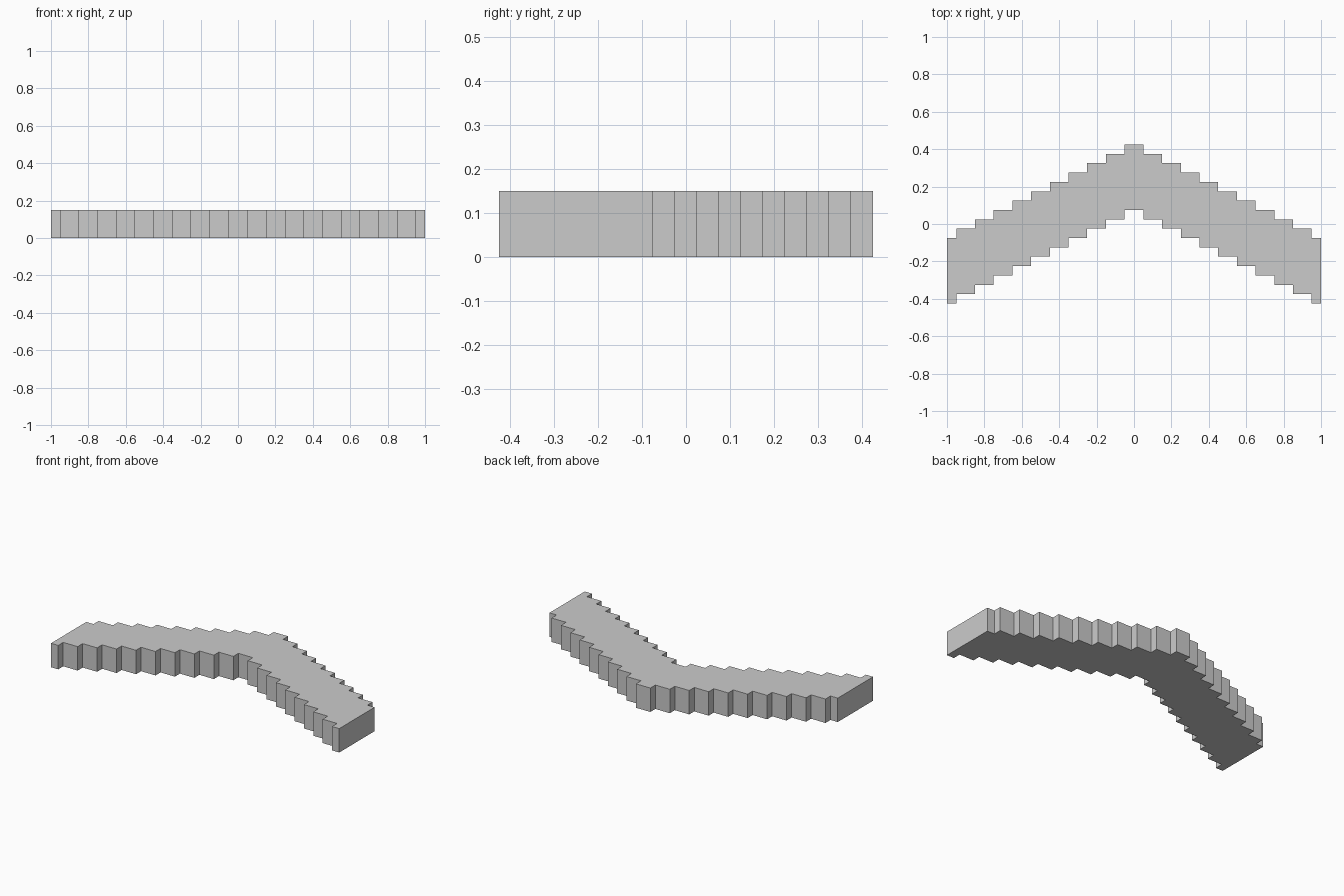
import bpy, bmesh

if "Cube" in bpy.data.objects:
    bpy.data.objects.remove(bpy.data.objects["Cube"])

STEPS, RUN, RISE = 10, 0.1, 0.05
DEPTH, HEIGHT = 0.35, 0.15


def stepped_edge(y_centre):
    """Stair-stepped chevron edge, left to right."""
    points = []
    for k in range(-STEPS, STEPS + 1):
        y = y_centre - RISE * abs(k)
        x0 = max(-1.0, k * RUN - RUN / 2)
        x1 = min(1.0, k * RUN + RUN / 2)
        points += [(x0, y), (x1, y)]
    return points


# Chevron outline: front edge, then back edge reversed
front_y = 0.075
outline = stepped_edge(front_y) + stepped_edge(front_y + DEPTH)[::-1]

# Extrude the outline into a slab
bm = bmesh.new()
base = bm.faces.new([bm.verts.new((x, y, 0)) for x, y in outline])
top = bmesh.ops.extrude_face_region(bm, geom=[base], use_keep_orig=True)["geom"]
bmesh.ops.translate(bm, vec=(0, 0, HEIGHT),
                    verts=[g for g in top if isinstance(g, bmesh.types.BMVert)])
bmesh.ops.recalc_face_normals(bm, faces=bm.faces[:])

mesh = bpy.data.meshes.new("stepped_chevron_slab")
bm.to_mesh(mesh)
bm.free()
slab = bpy.data.objects.new("stepped_chevron_slab", mesh)
bpy.context.collection.objects.link(slab)
